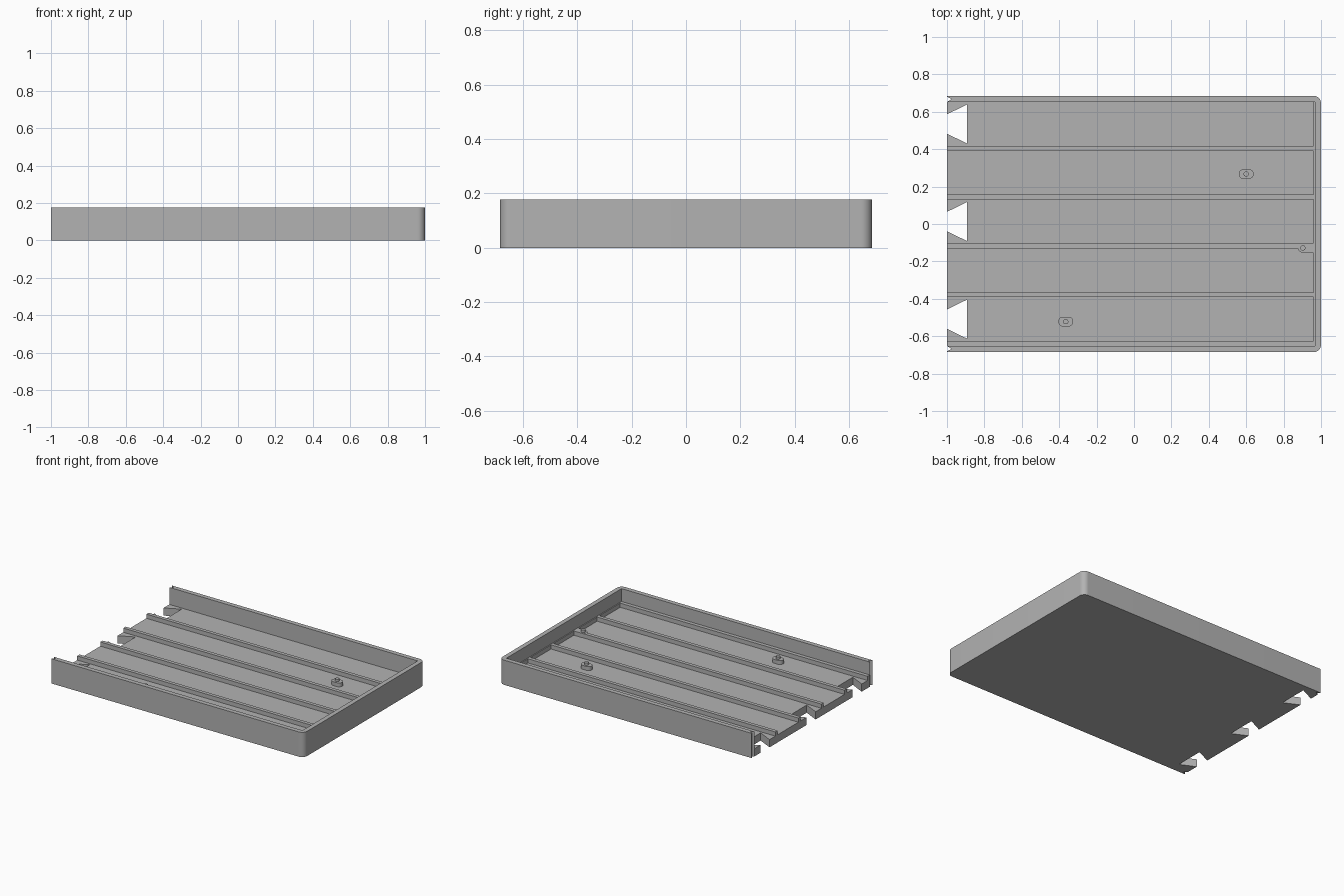
import bpy, bmesh, math

if "Cube" in bpy.data.objects:
    bpy.data.objects.remove(bpy.data.objects["Cube"])

# Main sizes
HALF_X, HALF_Y, HEIGHT = 1.0, 0.685, 0.177
INNER_Y, INNER_X = 0.652, 0.967
FLOOR, RIB_TOP = 0.055, 0.085
RIB, CHANNEL_END = 0.026, 0.96
PITCH = 2 * INNER_Y / 5
CHANNEL = PITCH - RIB

grey = bpy.data.materials.new("plain_grey")
grey.use_nodes = True
GREY = (0.45, 0.45, 0.45, 1)
grey.diffuse_color = GREY
shader = next(n for n in grey.node_tree.nodes if n.type == "BSDF_PRINCIPLED")
shader.inputs["Base Color"].default_value = GREY
shader.inputs["Roughness"].default_value = 0.6


def prism(name, outline, z0, z1):
    """Extrude a flat outline upward into a solid."""
    bm = bmesh.new()
    face = bm.faces.new([bm.verts.new((x, y, z0)) for x, y in outline])
    top = bmesh.ops.extrude_face_region(bm, geom=[face])["geom"]
    bmesh.ops.translate(bm, vec=(0, 0, z1 - z0),
                        verts=[v for v in top if isinstance(v, bmesh.types.BMVert)])
    bmesh.ops.recalc_face_normals(bm, faces=bm.faces)
    mesh = bpy.data.meshes.new(name)
    bm.to_mesh(mesh)
    bm.free()
    mesh.materials.append(grey)
    ob = bpy.data.objects.new(name, mesh)
    bpy.context.collection.objects.link(ob)
    return ob


def rectangle(x0, x1, y0, y1):
    return [(x0, y0), (x1, y0), (x1, y1), (x0, y1)]


def arc(cx, cy, r, start, end, steps=10):
    angles = [math.radians(start + (end - start) * i / steps) for i in range(steps + 1)]
    return [(cx + r * math.cos(a), cy + r * math.sin(a)) for a in angles]


def cut(ob, cutter):
    """Subtract a cutter, bake the result and discard the cutter."""
    cutter.hide_render = True
    mod = ob.modifiers.new("cut", "BOOLEAN")
    mod.operation, mod.solver, mod.object = "DIFFERENCE", "EXACT", cutter
    graph = bpy.context.evaluated_depsgraph_get()
    mesh = bpy.data.meshes.new_from_object(ob.evaluated_get(graph))
    ob.modifiers.clear()
    ob.data = mesh
    bpy.data.objects.remove(cutter)


def smooth(ob):
    bpy.ops.object.select_all(action="DESELECT")
    ob.select_set(True)
    bpy.context.view_layer.objects.active = ob
    bpy.ops.object.shade_smooth_by_angle(angle=math.radians(30))


# Channel centres, from the back of the tray to the front
centres = [INNER_Y - i * PITCH - CHANNEL / 2 for i in range(5)]

# Tray outline: rounded closed end, dovetail sockets and V grooves on the open end
R = 0.04
outline = [(-HALF_X, -HALF_Y)]
outline += arc(HALF_X - R, -HALF_Y + R, R, -90, 0)
outline += arc(HALF_X - R, HALF_Y - R, R, 0, 90)
outline += [(-HALF_X, HALF_Y), (-HALF_X, HALF_Y - 0.004), (-0.975, 0.668), (-HALF_X, INNER_Y)]
for c in centres[::2]:
    outline += [(-HALF_X, c + 0.052), (-0.893, c + 0.104),
                (-0.893, c - 0.104), (-HALF_X, c - 0.052)]
outline += [(-HALF_X, -INNER_Y), (-0.975, -0.668), (-HALF_X, -HALF_Y + 0.004)]
tray = prism("tray", outline, 0, HEIGHT)

# Hollow the tray, leaving the walls, then sink the channels between the ribs
cut(tray, prism("hollow_cutter", rectangle(-1.2, INNER_X, -INNER_Y, INNER_Y), RIB_TOP, 0.3))
for c in centres:
    cut(tray, prism("channel_cutter",
                    rectangle(-1.2, CHANNEL_END, c - CHANNEL / 2, c + CHANNEL / 2), FLOOR, 0.2))
smooth(tray)


def pin(name, x, y, z):
    smooth(prism(name, arc(x, y, 0.014, 0, 345, 23), z, z + 0.018))


# Oval mounting bosses with locating pins
for label, x, y in (("back", 0.6, 0.267), ("front", -0.365, -0.522)):
    oval = arc(x + 0.014, y, 0.026, -90, 90) + arc(x - 0.014, y, 0.026, 90, 270)
    smooth(prism(label + "_boss", oval, FLOOR - 0.01, FLOOR + 0.028))
    pin(label + "_pin", x, y, FLOOR + 0.027)

# Rounded boss at the closed end of the middle rib
end = [(INNER_X, -0.154), (INNER_X, -0.102)] + arc(0.903, -0.128, 0.026, 90, 270)
smooth(prism("end_boss", end, FLOOR - 0.01, RIB_TOP + 0.001))
pin("end_pin", 0.903, -0.128, RIB_TOP)
